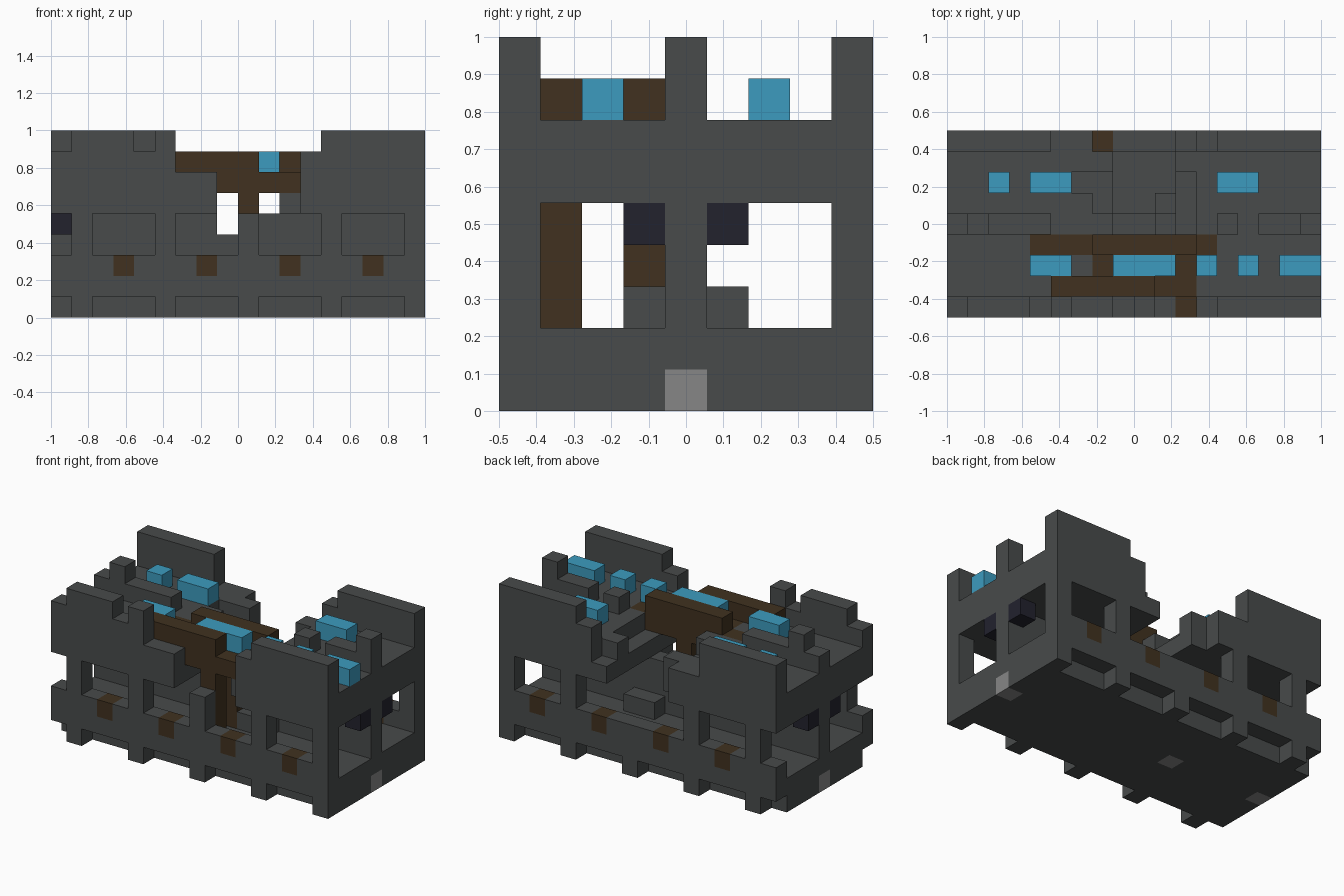
import bpy
import bmesh
from mathutils import Vector

if "Cube" in bpy.data.objects:
    bpy.data.objects.remove(bpy.data.objects["Cube"])

UNIT = 1 / 9
NX, NY, NZ = 18, 9, 9
MID = 4
BACK = NY - 1
cells = {}


def material(name, rgb):
    mat = bpy.data.materials.new(name)
    mat.use_nodes = True
    color = (*rgb, 1)
    mat.diffuse_color = color
    mat.node_tree.nodes["Principled BSDF"].inputs["Base Color"].default_value = color
    return mat


stone = material("dark_stone", (0.065, 0.07, 0.07))
timber = material("dark_timber", (0.052, 0.031, 0.014))
crystal = material("sky_blue", (0.046, 0.33, 0.52))
night = material("night_blue", (0.016, 0.016, 0.027))
pale = material("pale_stone", (0.24, 0.24, 0.24))
part_mats = {}


def fill(part, mat, xs, ys, zs):
    """Fill a block of grid cells; ends of each (start, end) pair are included."""
    part_mats[part] = mat
    for i in range(xs[0], xs[1] + 1):
        for j in range(ys[0], ys[1] + 1):
            for k in range(zs[0], zs[1] + 1):
                cells[i, j, k] = part


def clear(xs, ys, zs):
    for key in list(cells):
        if all(a <= v <= b for v, (a, b) in zip(key, (xs, ys, zs))):
            del cells[key]


def one(v):
    return (v, v)


# Foundation slab
fill("foundation", stone, (0, 17), (1, 7), (0, 1))

# Long outer walls: feet, sill band, piers and lintels cut to ruined heights
front_tops = [8, 9, 9, 9, 8, 9, 7, 7, 3, 5, 3, 3, 8] + [9] * 5
back_tops = [9] * 5 + [7, 7, 3, 3, 3, 3, 6, 8] + [9] * 5
for part, row, tops in (("front_wall", 0, front_tops), ("back_wall", BACK, back_tops)):
    for i, top in enumerate(tops):
        pier = i % 4 == 1
        for k in range(top):
            if pier or k not in (0, 3, 4):
                fill(part, stone, one(i), one(row), one(k))

# Upper deck and the end bands
fill("upper_deck", stone, (0, 17), (1, 7), (5, 6))

# Collapsed part of the deck, narrower on the lower layer
clear((7, 11), (1, 6), (6, 6))
clear((6, 6), (6, 6), (6, 6))
clear((8, 10), (7, 7), (6, 6))
clear((8, 10), (1, 7), (5, 5))

# Central dividing wall with battlements
mid_tops = [8, 9, 8, 8, 8, 7, 7, 7, 4, 4, 5, 6, 7, 8, 7, 8, 8, 9]
for i, top in enumerate(mid_tops):
    fill("central_wall", stone, one(i), one(MID), (2, top - 1))

# Fallen rubble on the lower floor
for j in (MID - 1, MID + 1):
    fill("rubble", stone, (10, 11), one(j), one(2))

# Timber beams, cross beams and posts
fill("front_beam", timber, (5, 11), one(1), one(6))
fill("front_beam", timber, (5, 9), one(1), one(7))
fill("rear_beam", timber, (4, 12), one(3), one(6))
fill("rear_beam", timber, (7, 11), one(3), one(7))
for i in (7, 11):
    fill("cross_beam", timber, one(i), one(2), one(6))
fill("plank_floor", timber, (8, 10), one(2), one(6))
for j in (1, 3):
    fill("timber_post", timber, one(9), one(j), (2, 5))

# Timber sill brackets
for i in (3, 7, 11, 15):
    for j in (0, BACK):
        fill("sill_bracket", timber, one(i), one(j), one(2))

# Blue blocks on the deck
for j, spans in ((2, ((4, 5), (8, 10), (12, 12), (14, 14), (16, 17))),
                 (6, ((2, 2), (4, 5), (13, 14)))):
    for span in spans:
        fill("blue_block", crystal, span, one(j), one(7))

# Dark hanging lamps at both ends
for i in (0, NX - 1):
    for j in (MID - 1, MID + 1):
        fill("hanging_lamp", night, one(i), one(j), one(4))

# Pale doorway stones
for i in (0, 6, NX - 1):
    fill("door_stone", pale, one(i), one(MID), one(0))


def build(part, mat):
    """Make one object from the exposed faces of a part's cells."""
    bm = bmesh.new()
    for key, owner in cells.items():
        if owner != part:
            continue
        for axis in range(3):
            for side in (-1, 1):
                near = list(key)
                near[axis] += side
                if tuple(near) in cells:
                    continue
                n, u = Vector(), Vector()
                n[axis] = side
                u[(axis + 1) % 3] = 1
                w = n.cross(u)
                center = Vector(key) + Vector((0.5, 0.5, 0.5)) + n / 2
                corners = []
                for a, b in ((-1, -1), (1, -1), (1, 1), (-1, 1)):
                    p = center + (u * a + w * b) / 2
                    p -= Vector((NX / 2, NY / 2, 0))
                    corners.append(bm.verts.new(p * UNIT))
                bm.faces.new(corners)
    bmesh.ops.remove_doubles(bm, verts=bm.verts[:], dist=0.001)
    mesh = bpy.data.meshes.new(part)
    bm.to_mesh(mesh)
    bm.free()
    mesh.materials.append(mat)
    bpy.context.collection.objects.link(bpy.data.objects.new(part, mesh))


for part, mat in part_mats.items():
    build(part, mat)
